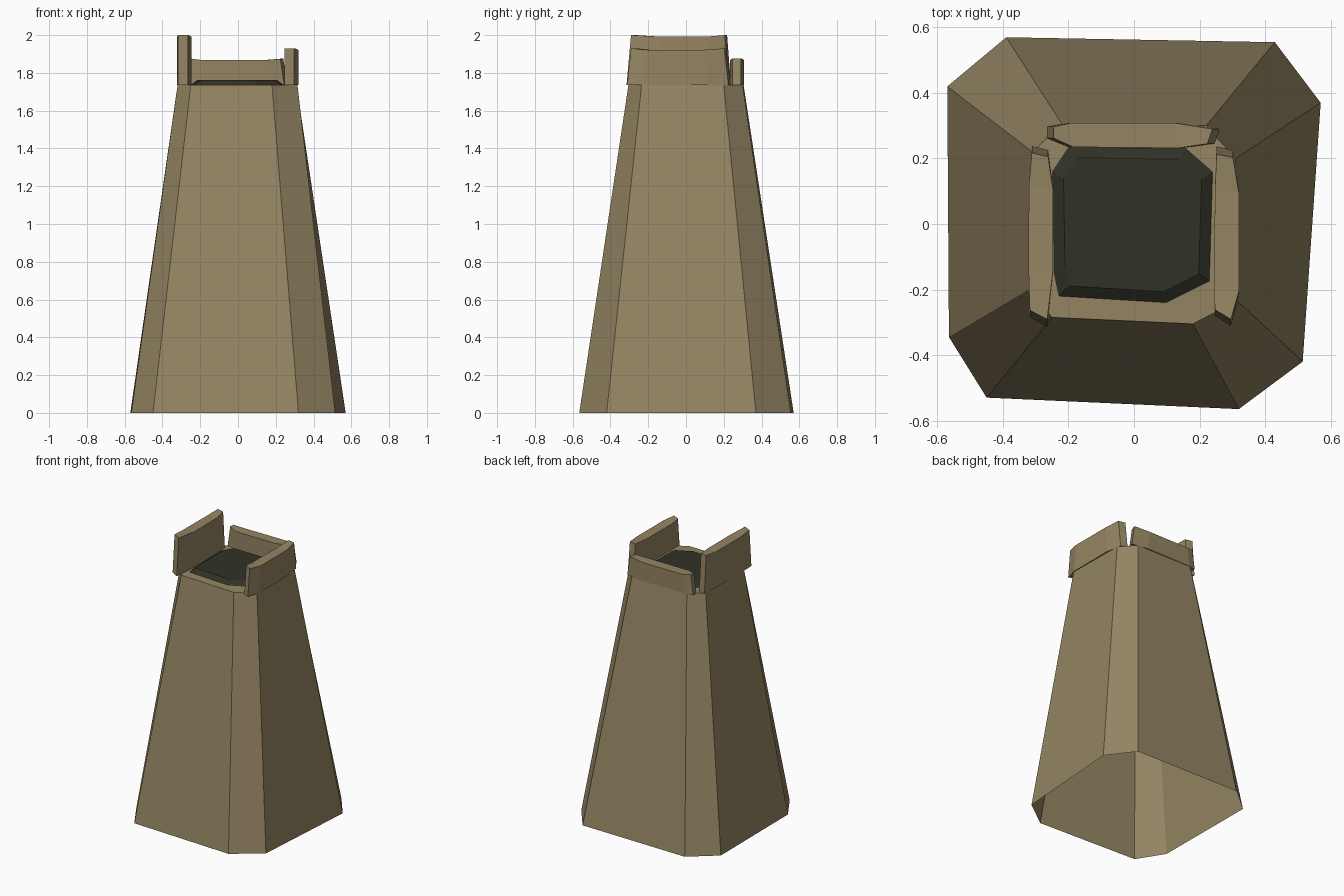
import bpy, bmesh

if "Cube" in bpy.data.objects:
    bpy.data.objects.remove(bpy.data.objects["Cube"])


def material(name, rgb):
    m = bpy.data.materials.new(name)
    m.diffuse_color = (*rgb, 1.0)
    m.use_nodes = True
    m.node_tree.nodes["Principled BSDF"].inputs["Base Color"].default_value = m.diffuse_color
    return m


SAND = material("sandstone", (0.30, 0.235, 0.125))
DARK = material("dark_roof", (0.030, 0.031, 0.019))


def finish(name, bm, mat):
    bmesh.ops.recalc_face_normals(bm, faces=bm.faces)
    mesh = bpy.data.meshes.new(name)
    bm.to_mesh(mesh)
    bm.free()
    mesh.materials.append(mat)
    obj = bpy.data.objects.new(name, mesh)
    bpy.context.collection.objects.link(obj)
    return obj


def loft(name, rings, mat, cap=False):
    """Join (outline, height) rings with side faces; optionally close the last."""
    bm = bmesh.new()
    loops = [[bm.verts.new((x, y, z)) for x, y in pts] for pts, z in rings]
    for a, b in zip(loops, loops[1:]):
        n = len(a)
        for i in range(n):
            j = (i + 1) % n
            bm.faces.new((a[i], a[j], b[j], b[i]))
    if cap:
        bm.faces.new(loops[-1])
    return finish(name, bm, mat)


# Irregular eight-sided outlines, counter-clockwise from the front edge
base = [(-.45, -.53), (.32, -.565), (.515, -.42), (.57, .37),
        (.43, .555), (-.39, .57), (-.57, .42), (-.565, -.345)]
rim = [(-.25, -.285), (.18, -.305), (.315, -.235), (.31, .20),
       (.22, .30), (-.22, .305), (-.31, .22), (-.32, -.20)]
roof = [(-.23, -.22), (.10, -.24), (.23, -.175), (.24, .16),
        (.16, .23), (-.20, .235), (-.25, .16), (-.245, -.15)]

# Tapered tower shell, open underneath, with a flat rim at the top
loft("tower_body", [(base, 0), (rim, 1.735), (roof, 1.737)], SAND)

# Dark raised roof inside the rim
roof_top = [(x * .86, y * .86) for x, y in roof]
loft("roof_panel", [(roof, 1.737), (roof_top, 1.762)], DARK, cap=True)


def parapet(name, outer, inner, top, axis):
    """Slightly bent slab whose ends lean inward; outer and inner run side by side."""
    bm = bmesh.new()
    centre = sum(p[axis] for p in outer) / len(outer)

    def row(pts, high):
        verts = []
        for i, p in enumerate(pts):
            q = list(p)
            z = 1.735
            if high:
                q[axis] = centre + (q[axis] - centre) * .92
                z = top - (.008 if 0 < i < len(pts) - 1 else 0)
            verts.append(bm.verts.new((*q, z)))
        return verts

    rows = [row(outer, False), row(outer, True), row(inner, True), row(inner, False)]
    for k in range(4):
        a, b = rows[k], rows[(k + 1) % 4]
        for i in range(len(a) - 1):
            bm.faces.new((a[i], a[i + 1], b[i + 1], b[i]))
    for i in (0, -1):
        bm.faces.new([r[i] for r in rows])
    return finish(name, bm, SAND)


# Three parapet walls of different heights; the front is open
parapet("left_parapet",
        [(-.318, -.285), (-.322, -.15), (-.321, .13), (-.312, .238)],
        [(-.265, -.315), (-.247, -.15), (-.248, .12), (-.262, .225)], 2.0, 1)
parapet("right_parapet",
        [(.296, -.312), (.320, -.22), (.320, .11), (.302, .225)],
        [(.247, -.28), (.245, -.20), (.247, .11), (.252, .236)], 1.93, 1)
parapet("back_parapet",
        [(-.265, .297), (-.21, .308), (.14, .308), (.262, .290)],
        [(-.265, .262), (-.20, .235), (.15, .232), (.245, .245)], 1.875, 0)
